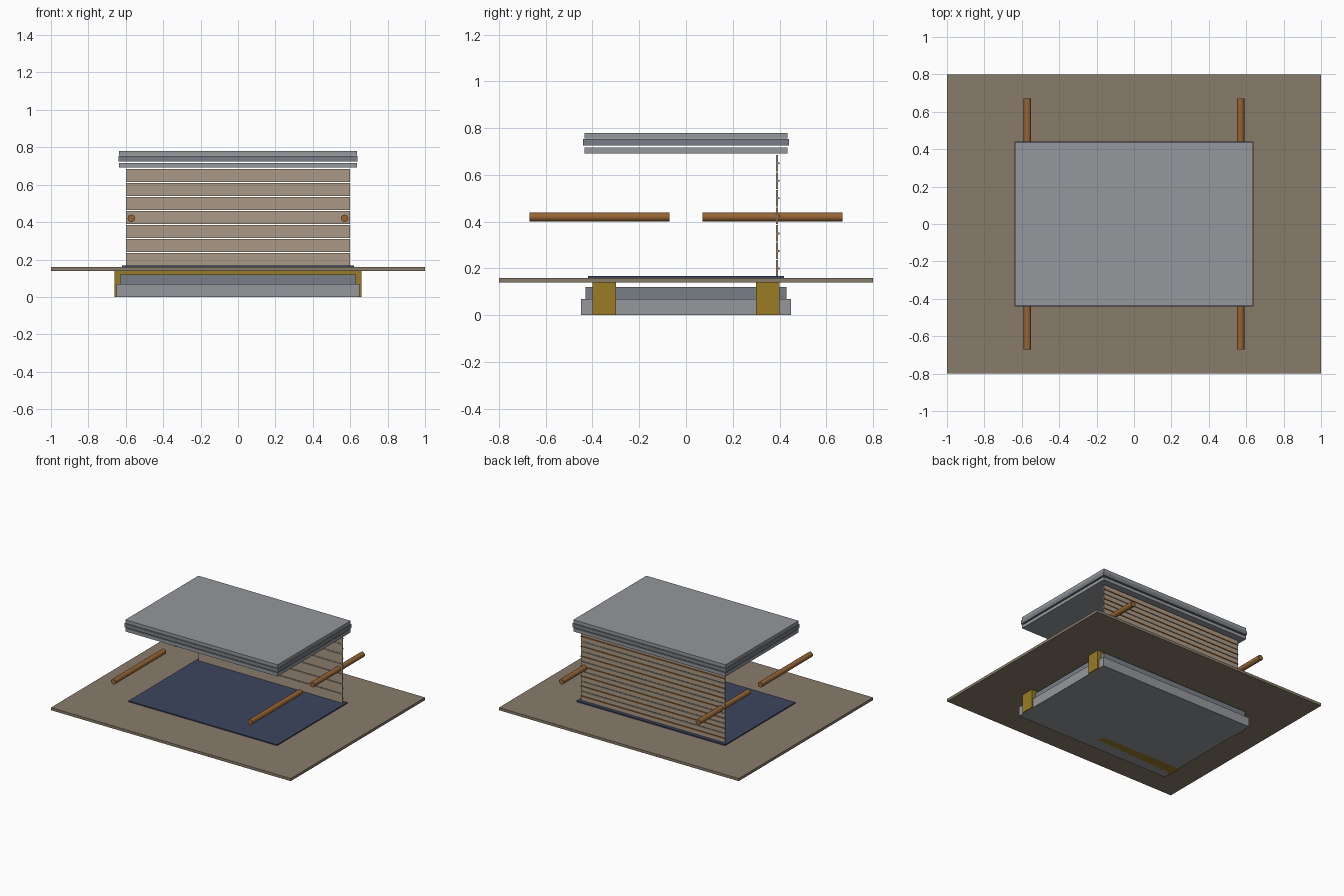
import bpy

if "Cube" in bpy.data.objects:
    bpy.data.objects.remove(bpy.data.objects["Cube"])


def material(name, rgb):
    m = bpy.data.materials.new(name)
    m.diffuse_color = (*rgb, 1)
    m.use_nodes = True
    m.node_tree.nodes["Principled BSDF"].inputs["Base Color"].default_value = m.diffuse_color
    return m


TAN = material("tan", (0.25, 0.2, 0.145))
SLAT = material("slat", (0.40, 0.32, 0.24))
WOOD = material("wood", (0.30, 0.13, 0.035))
OCHRE = material("ochre", (0.32, 0.2, 0.02))
NAVY = material("navy", (0.045, 0.06, 0.11))
GREY = material("grey", (0.3, 0.31, 0.33))
SLATE = material("slate", (0.19, 0.21, 0.24))


def box(name, hx, y0, y1, z0, z1, mat):
    """Box centred on x = 0, given its half width and y, z ranges."""
    bpy.ops.mesh.primitive_cube_add(size=1, location=(0, (y0 + y1) / 2, (z0 + z1) / 2))
    o = bpy.context.object
    o.name = name
    o.scale = (2 * hx, y1 - y0, z1 - z0)
    bpy.ops.object.transform_apply(location=False, rotation=False, scale=True)
    o.data.materials.append(mat)
    return o


# Stepped base
box("base_lower", 0.65, -0.45, 0.45, 0, 0.07, GREY)
box("base_upper", 0.63, -0.43, 0.43, 0.07, 0.12, SLATE)

# Support beams running through the base
box("front_beam", 0.66, -0.40, -0.30, 0, 0.14, OCHRE)
box("back_beam", 0.66, 0.30, 0.40, 0, 0.14, OCHRE)

# Platform and floor mat
box("platform", 1.0, -0.8, 0.8, 0.14, 0.16, TAN)
box("floor_mat", 0.62, -0.42, 0.42, 0.16, 0.168, NAVY)

# Slatted back wall with a batten on each slat
for i in range(7):
    z = 0.2 + 0.075 * i
    box(f"wall_slat_{i + 1}", 0.6, 0.386, 0.394, z - 0.035, z + 0.035, SLAT)
    box(f"wall_batten_{i + 1}", 0.6, 0.391, 0.399, z - 0.004, z + 0.004, WOOD)

# Carrying poles, front and back on both sides
for sx, side in ((-1, "left"), (1, "right")):
    for sy, end in ((-1, "front"), (1, "back")):
        bpy.ops.mesh.primitive_cylinder_add(
            vertices=16, radius=0.02, depth=0.6,
            location=(sx * 0.57, sy * 0.37, 0.42), rotation=(1.570796, 0, 0))
        pole = bpy.context.object
        pole.name = f"{end}_{side}_pole"
        pole.data.materials.append(WOOD)
        bpy.ops.object.shade_smooth_by_angle()

# Layered lid
box("lid_lower", 0.635, -0.435, 0.435, 0.692, 0.717, GREY)
box("lid_middle", 0.64, -0.44, 0.44, 0.725, 0.753, SLATE)
box("lid_upper", 0.635, -0.435, 0.435, 0.755, 0.78, GREY)
